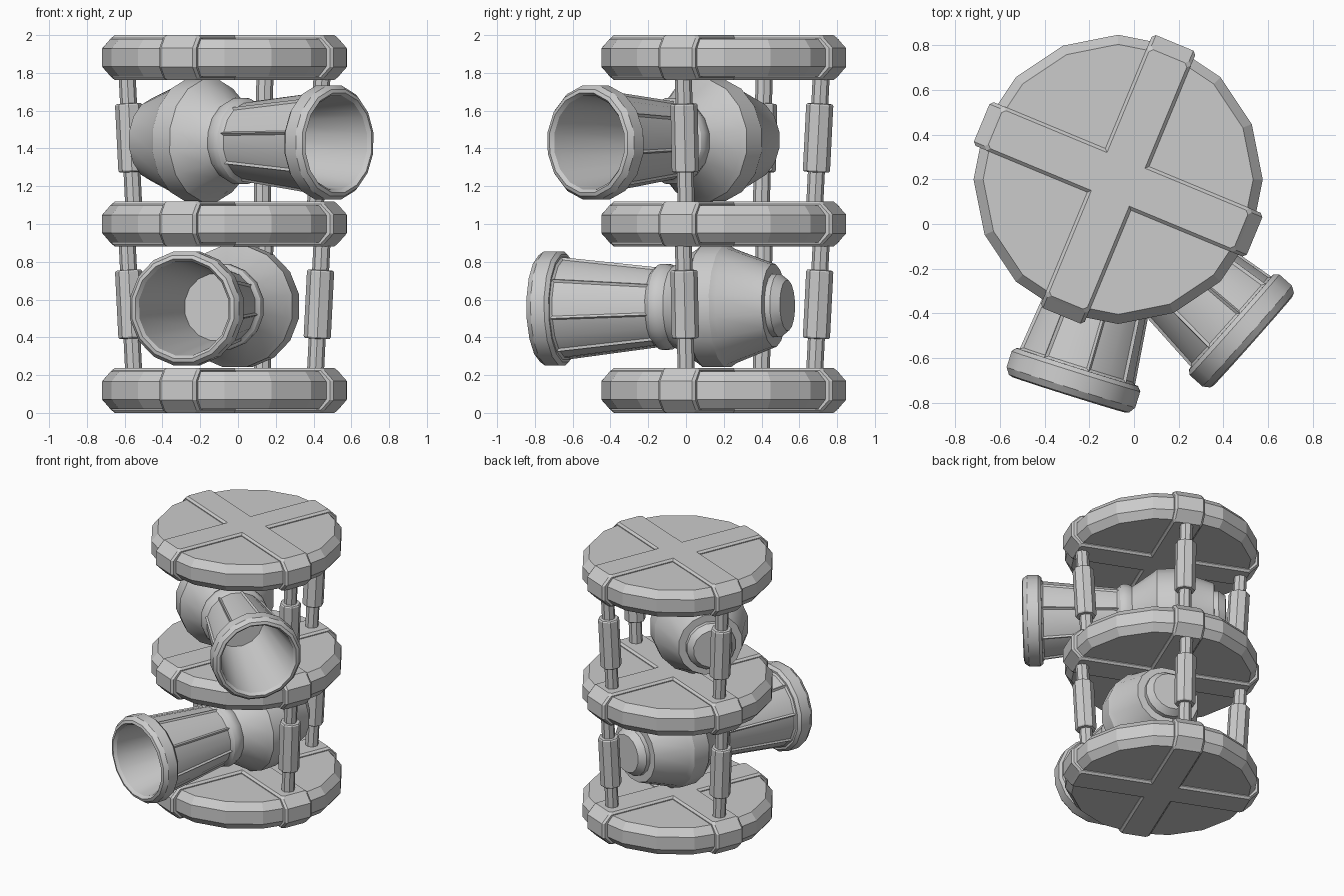
import bpy, bmesh
from math import sin, cos, pi, radians
from mathutils import Vector, Matrix

if "Cube" in bpy.data.objects:
    bpy.data.objects.remove(bpy.data.objects["Cube"])

CX, CY = -0.071, 0.20         # stack centre
LEVELS = (0.0, 0.881, 1.762)  # underside of each disc
TURN = radians(22.5)          # rotation of the straps


def finish(bm, name, matrix, smooth=False):
    bmesh.ops.recalc_face_normals(bm, faces=bm.faces[:])
    mesh = bpy.data.meshes.new(name)
    bm.to_mesh(mesh)
    bm.free()
    ob = bpy.data.objects.new(name, mesh)
    bpy.context.collection.objects.link(ob)
    ob.matrix_world = matrix
    if smooth:
        bpy.ops.object.select_all(action='DESELECT')
        bpy.context.view_layer.objects.active = ob
        ob.select_set(True)
        bpy.ops.object.shade_smooth_by_angle(angle=radians(25))
    return ob


def loft(rings):
    """Join equal-length point rings into a capped solid; return bmesh and face bands."""
    bm = bmesh.new()
    loops = [[bm.verts.new(p) for p in ring] for ring in rings]
    bands = []
    for a, b in zip(loops, loops[1:]):
        n = len(a)
        bands.append([bm.faces.new((a[i], a[(i + 1) % n], b[(i + 1) % n], b[i]))
                      for i in range(n)])
    bm.faces.new(loops[0])
    bm.faces.new(loops[-1])
    return bm, bands


def lathe(profile, sides, phase=0.0):
    return loft([[(r * cos(phase + 2 * pi * i / sides), r * sin(phase + 2 * pi * i / sides), z)
                  for i in range(sides)] for r, z in profile])


def cross_ring(length, w, z, c=0.015):
    """Plus-shaped outline with clipped arm ends."""
    arm = [(w, -w), (length - c, -w), (length, -w + c), (length, w - c), (length - c, w)]
    pts = []
    for k in range(4):
        rot = Matrix.Rotation(k * pi / 2, 3, 'Z')
        pts += [rot @ Vector((x, y, z)) for x, y in arm]
    return pts


# Discs with crossed straps
DISC = [(0.605, 0.02), (0.648, 0.072), (0.648, 0.166), (0.605, 0.218)]
STRAP = [(0.597, 0.092, 0.0), (0.61, 0.106, 0.014), (0.662, 0.106, 0.068),
         (0.662, 0.106, 0.17), (0.61, 0.106, 0.224), (0.597, 0.092, 0.238)]
for n, z in enumerate(LEVELS):
    at = Matrix.Translation((CX, CY, z))
    finish(lathe(DISC, 16)[0], f"disc_{n}", at)
    finish(loft([cross_ring(*s) for s in STRAP])[0], f"cross_strap_{n}",
           at @ Matrix.Rotation(-TURN, 4, 'Z'))

# Pillars: thin rod with a thicker sleeve, leaning slightly; the front arm has none
PILLAR = [(0.045, -0.02), (0.045, 0.155), (0.066, 0.157), (0.072, 0.165),
          (0.072, 0.51), (0.066, 0.518), (0.045, 0.52), (0.045, 0.67)]
for n, z in enumerate(LEVELS[:2]):
    for k, deg in enumerate((-22.5, 67.5, 157.5)):
        d = Vector((cos(radians(deg)), sin(radians(deg)), 0))
        foot = Vector((CX, CY, z + 0.238)) + d * 0.522
        lean = (d * 0.035 + Vector((0, 0, 0.64))).to_track_quat('Z', 'Y')
        finish(lathe(PILLAR, 8, TURN)[0], f"pillar_{n}_{k}",
               Matrix.LocRotScale(foot, lean, None))

# Lamp-like barrels: bore, rim, tapered panelled tube, collar, bulb, rear cap
BARREL = [(0.18, 0.60), (0.252, 0.02), (0.268, 0.0), (0.288, 0.006), (0.308, 0.035),
          (0.308, 0.11), (0.29, 0.13), (0.276, 0.13), (0.215, 0.65), (0.226, 0.66),
          (0.232, 0.68), (0.230, 0.71), (0.215, 0.74), (0.232, 0.77), (0.308, 0.885),
          (0.328, 0.91), (0.328, 1.03), (0.308, 1.06), (0.222, 1.29),
          (0.17, 1.29), (0.17, 1.32), (0.135, 1.365)]
TUBE = 7  # band that carries the recessed panels


def barrel(name, muzzle, back):
    bm, bands = lathe(BARREL, 16, pi / 16)
    tube = bands[TUBE]
    bmesh.ops.recalc_face_normals(bm, faces=bm.faces[:])
    for i in range(0, 16, 2):
        bmesh.ops.inset_region(bm, faces=tube[i:i + 2], thickness=0.012,
                               depth=-0.01, use_even_offset=True)
    rot = Vector(back).to_track_quat('Z', 'Y')
    finish(bm, name, Matrix.LocRotScale(Vector(muzzle), rot, None), smooth=True)


barrel("lower_barrel", (-0.293, -0.765, 0.552), (0.30, 0.954, 0.013))
barrel("upper_barrel", (0.533, -0.525, 1.43), (-0.748, 0.664, 0.013))
